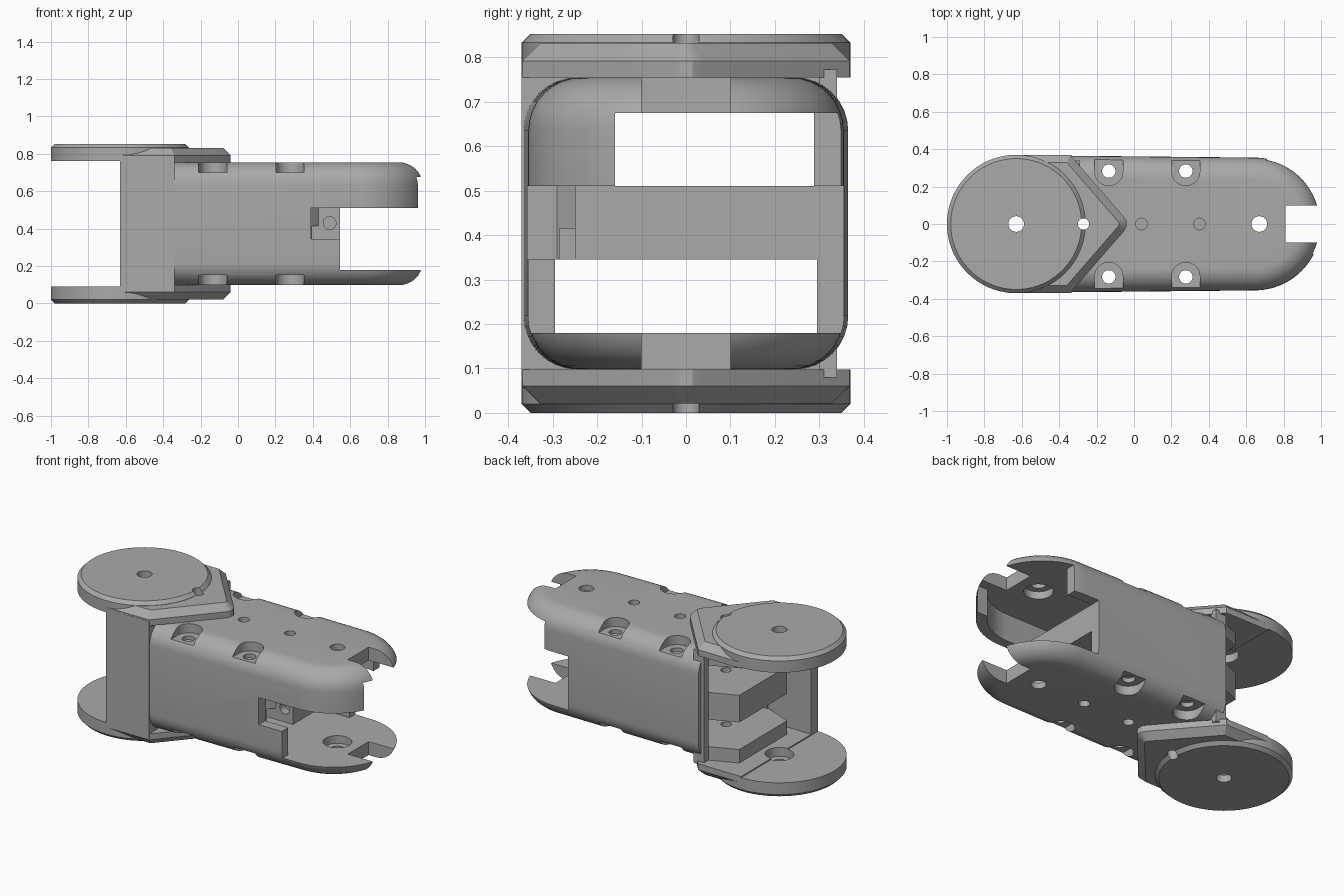
import bpy, bmesh, math

if "Cube" in bpy.data.objects:
    bpy.data.objects.remove(bpy.data.objects["Cube"])

grey = bpy.data.materials.new("light_grey")
grey.use_nodes = True
grey.diffuse_color = (0.4, 0.4, 0.4, 1)
grey.node_tree.nodes["Principled BSDF"].inputs["Base Color"].default_value = (0.4, 0.4, 0.4, 1)

MID = 0.4265          # mirror plane between upper and lower halves
HUB = -0.63           # hub axis
LEFT = -0.34          # where the hollow arm begins


def flip(s, z):
    return MID + s * (z - MID)


def prism(name, pts, z0, z1, rims=(), bevel=0, segments=1, open_left=False):
    """Extrude a plan outline; optionally bevel its rim edges at given heights."""
    bm = bmesh.new()
    low = [bm.verts.new((x, y, z0)) for x, y in pts]
    high = [bm.verts.new((x, y, z1)) for x, y in pts]
    bm.faces.new(low)
    bm.faces.new(high)
    n = len(pts)
    for i in range(n):
        j = (i + 1) % n
        bm.faces.new((low[i], low[j], high[j], high[i]))
    bmesh.ops.recalc_face_normals(bm, faces=bm.faces)
    if bevel:
        left = min(p[0] for p in pts) + 1e-4
        edges = [e for e in bm.edges
                 if any(all(abs(v.co.z - r) < 1e-5 for v in e.verts) for r in rims)
                 and not (open_left and all(v.co.x < left for v in e.verts))]
        bmesh.ops.bevel(bm, geom=edges, offset=bevel, segments=segments,
                        profile=0.5, affect='EDGES', clamp_overlap=False)
    mesh = bpy.data.meshes.new(name)
    bm.to_mesh(mesh)
    bm.free()
    mesh.materials.append(grey)
    ob = bpy.data.objects.new(name, mesh)
    bpy.context.collection.objects.link(ob)
    return ob


def box(name, x0, x1, y0, y1, z0, z1):
    return prism(name, [(x0, y0), (x1, y0), (x1, y1), (x0, y1)], z0, z1)


def arc(cx, cy, r, a0, a1, n):
    return [(cx + r * math.cos(math.radians(a0 + (a1 - a0) * i / n)),
             cy + r * math.sin(math.radians(a0 + (a1 - a0) * i / n))) for i in range(n + 1)]


def circle(cx, cy, r, n=32):
    return arc(cx, cy, r, 0, 360, n)[:-1]


def drill(x, y, r, z0, z1):
    return prism("drill", circle(x, y, r, 24), z0, z1)


def combine(target, tools, operation='DIFFERENCE'):
    bpy.context.view_layer.objects.active = target
    for tool in tools:
        mod = target.modifiers.new("bool", 'BOOLEAN')
        mod.operation = operation
        mod.solver = 'EXACT'
        mod.object = tool
        bpy.ops.object.modifier_apply(modifier=mod.name)
        bpy.data.objects.remove(tool)


# Arm shell: rounded outline with filleted top and bottom rims
outline = [(LEFT, -0.365)] + arc(0.645, 0, 0.355, -90, 90, 40) + [(LEFT, 0.365)]
arm = prism("arm_shell", outline, 0.098, 0.755, (0.098, 0.755), 0.12, 8, True)

# Cavities, open end and side recess
inner = [(-0.5, -0.3)] + arc(0.645, 0, 0.295, -90, 90, 32) + [(-0.5, 0.3)]
combine(arm, [
    prism("upper_cavity", inner, 0.51, 0.675),
    box("lower_cavity", -0.5, 0.8, -0.295, 0.295, 0.18, 0.345),
    box("open_end", 0.545, 1.2, -0.6, 0.6, 0.18, 0.51),
    box("lip_trim", 0.71, 1.2, -0.16, 0.6, 0.5, 0.675),
    prism("side_recess", [(0.43, -0.25), (0.39, -0.29), (0.39, -0.5),
                          (0.6, -0.5), (0.6, -0.25)], 0.345, 0.51),
    box("cable_channel", -0.5, 0.6, -0.285, -0.25, 0.3, 0.415),
    box("end_slot", 0.81, 1.2, -0.1, 0.1, -0.1, 1),
])

# Through holes, blind holes and counterbores
holes = [drill(0.67, 0, 0.042, -0.1, 1), drill(-0.27, 0, 0.03, -0.1, 1)]
for s in (1, -1):
    holes.append(drill(0.67, 0, 0.08, flip(s, 0.65), flip(s, 0.72)))
    for x in (0.04, 0.35):
        holes.append(drill(x, 0, 0.031, flip(s, 0.69), flip(s, 0.9)))
    # Screw pockets open to the side
    for x in (-0.135, 0.277):
        for t in (1, -1):
            pocket = arc(x, t * 0.28, 0.075, 180, 180 + t * 180, 16)
            pocket += [(x + 0.075, t * 0.5), (x - 0.075, t * 0.5)]
            holes.append(prism("pocket", pocket, flip(s, 0.70), flip(s, 0.9)))
for x in (-0.135, 0.277):
    for t in (1, -1):
        holes.append(drill(x, t * 0.283, 0.036, -0.1, 1))
holes.append(prism("side_hole", circle(0.49, 0, 0.034, 24), 0, 0.1))
holes[-1].rotation_euler.x = math.pi / 2
holes[-1].location = (0, -0.2, 0.43)
bpy.context.view_layer.update()
combine(arm, holes)

# Tapered shelf ends reaching towards the hub
shelf = [(LEFT, -0.305), (LEFT, 0.305), (-0.52, 0.23), (-0.52, -0.23)]
for name, z0, z1 in (("lower_shelf", 0.09, 0.18), ("middle_shelf", 0.345, 0.51),
                     ("upper_shelf", 0.675, 0.763)):
    prism(name, shelf, z0, z1)

# Hub discs with pointed flanges, top and bottom
hubs = []
for s, label in ((1, "upper"), (-1, "lower")):
    disc = prism(label + "_hub", circle(HUB, 0, 0.37, 72), flip(s, 0.762), flip(s, 0.853),
                 (flip(s, 0.853),), 0.02)
    point = [(HUB, -0.37), (LEFT, -0.368), (-0.055, -0.04), (-0.04, -0.015),
             (-0.04, 0.015), (-0.055, 0.04), (LEFT, 0.368), (HUB, 0.37)]
    flange = prism("flange", point, flip(s, 0.755), flip(s, 0.832),
                   (flip(s, 0.832),), 0.04, 1, True)
    combine(disc, [flange], 'UNION')
    combine(disc, [drill(HUB, 0, 0.042, -0.1, 1), drill(-0.27, 0, 0.03, -0.1, 1),
                   drill(HUB, 0, 0.08, flip(s, 0.7), flip(s, 0.81))])
    hubs.append(disc)

# Front web and rear post joining the two hubs
box("front_web", HUB, LEFT, -0.37, -0.305, 0.07, 0.783)
box("rear_post", LEFT - 0.02, -0.29, 0.3, 0.34, 0.08, 0.773)

# Smooth the curved parts, keep hard edges
for ob in [arm] + hubs:
    bpy.ops.object.select_all(action='DESELECT')
    ob.select_set(True)
    bpy.context.view_layer.objects.active = ob
    bpy.ops.object.shade_smooth_by_angle(angle=math.radians(25))
